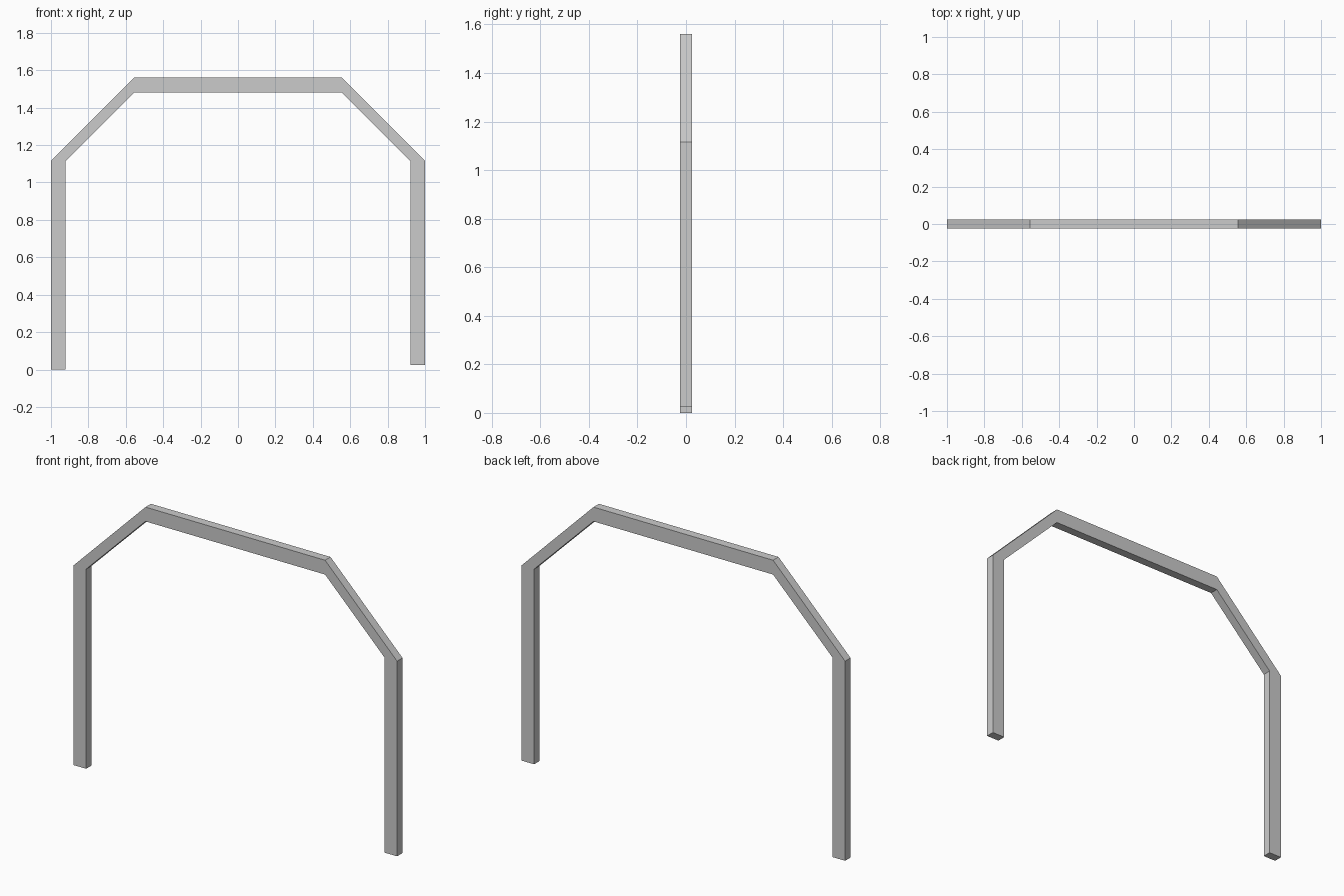
import bpy, bmesh

if "Cube" in bpy.data.objects:
    bpy.data.objects.remove(bpy.data.objects["Cube"])

HALF_DEPTH = 0.024

# Frame path as (outer point, inner point) pairs in x, z; left foot to right foot
stations = [
    ((-1.0, 0.0), (-0.922, 0.0)),
    ((-1.0, 1.115), (-0.922, 1.115)),
    ((-0.555, 1.56), (-0.555, 1.48)),
    ((0.555, 1.56), (0.555, 1.48)),
    ((1.0, 1.115), (0.922, 1.115)),
    ((1.0, 0.025), (0.922, 0.025)),   # right foot ends slightly higher
]

bm = bmesh.new()

# Rectangular section at each station
rings = []
for (ox, oz), (ix, iz) in stations:
    rings.append([bm.verts.new(p) for p in (
        (ox, -HALF_DEPTH, oz), (ox, HALF_DEPTH, oz),
        (ix, HALF_DEPTH, iz), (ix, -HALF_DEPTH, iz))])

# Bars between the sections, then the foot caps
for a, b in zip(rings, rings[1:]):
    for i in range(4):
        j = (i + 1) % 4
        bm.faces.new((a[i], a[j], b[j], b[i]))
bm.faces.new(rings[0])
bm.faces.new(rings[-1])
bmesh.ops.recalc_face_normals(bm, faces=bm.faces)

mesh = bpy.data.meshes.new("arch_frame")
bm.to_mesh(mesh)
bm.free()
frame = bpy.data.objects.new("arch_frame", mesh)
bpy.context.collection.objects.link(frame)
